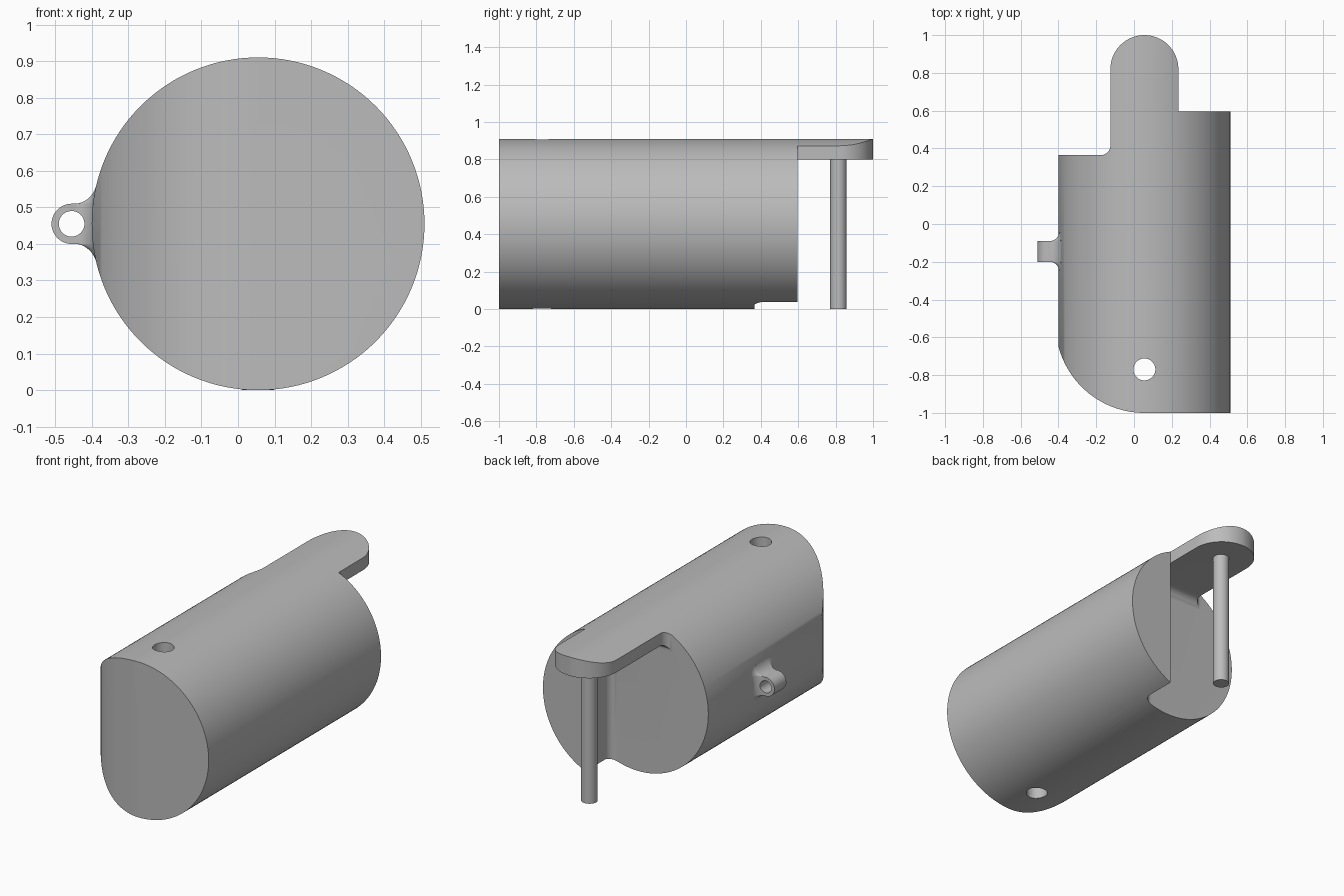
import bpy, bmesh
from math import sin, cos, pi, sqrt, radians
from mathutils import Matrix, Vector

old = bpy.data.objects.get("Cube")
if old:
    bpy.data.objects.remove(old, do_unlink=True)

grey = bpy.data.materials.new("plain grey")
grey.use_nodes = True
grey.diffuse_color = (0.5, 0.5, 0.5, 1)
grey.node_tree.nodes["Principled BSDF"].inputs["Base Color"].default_value = (0.5, 0.5, 0.5, 1)

CX, R = 0.055, 0.455        # barrel axis x, and its radius and axis height
STEP, WALL, FILLET = 0.365, 0.235, 0.05
LUG_Y, LUG_X = -0.145, -0.455


def finish(name, bm):
    bmesh.ops.recalc_face_normals(bm, faces=bm.faces)
    mesh = bpy.data.meshes.new(name)
    bm.to_mesh(mesh)
    bm.free()
    ob = bpy.data.objects.new(name, mesh)
    mesh.materials.append(grey)
    bpy.context.collection.objects.link(ob)
    return ob


def rod(name, r, p, q, sides=48):
    p, q = Vector(p), Vector(q)
    bm = bmesh.new()
    turn = (q - p).to_track_quat('Z', 'Y').to_matrix().to_4x4()
    bmesh.ops.create_cone(bm, cap_ends=True, segments=sides, radius1=r, radius2=r,
                          depth=(q - p).length, matrix=Matrix.Translation((p + q) / 2) @ turn)
    return finish(name, bm)


def prism(name, points, direction):
    bm = bmesh.new()
    face = bm.faces.new([bm.verts.new(p) for p in points])
    new = bmesh.ops.extrude_face_region(bm, geom=[face])["geom"]
    bmesh.ops.translate(bm, vec=direction, verts=[v for v in new if isinstance(v, bmesh.types.BMVert)])
    return finish(name, bm)


def arc(x, y, r, start, end, n=12):
    steps = [radians(start + (end - start) * i / n) for i in range(n + 1)]
    return [(x + r * cos(a), y + r * sin(a)) for a in steps]


def combine(ob, tool, operation):
    mod = ob.modifiers.new("cut", 'BOOLEAN')
    mod.operation, mod.solver, mod.object = operation, 'EXACT', tool
    bpy.context.view_layer.objects.active = ob
    bpy.ops.object.modifier_apply(modifier=mod.name)
    bpy.data.objects.remove(tool, do_unlink=True)


# Barrel trimmed to a plan outline with a rounded nose and a tongue
body = rod("barrel", R, (CX, -1.1, R), (CX, 1.1, R), 128)
outline = [(0.7, -1), (0.7, 0.595), (WALL, 0.595)]
outline += arc(CX, 0.82, 0.18, 0, 180, 32)
outline += arc(-0.125 - FILLET, STEP + FILLET, FILLET, 0, -90)
outline += [(-0.6, STEP), (-0.6, -0.53)]
outline += arc(CX, -0.53, 0.47, 180, 270, 40)
combine(body, prism("plan_cutter", [(x, y, -0.1) for x, y in outline], (0, 0, 1.2)), 'INTERSECT')

# Space below the tongue, with rounded inner corners
bm = bmesh.new()
bmesh.ops.create_cube(bm, size=1)
for v in bm.verts:
    v.co = (WALL if v.co.x > 0 else -0.8, 1.2 if v.co.y > 0 else STEP, 0.8 if v.co.z > 0 else -0.2)
rounded = []
for e in bm.edges:
    m = (e.verts[0].co + e.verts[1].co) / 2
    if m.y < STEP + 0.01 and (m.x > WALL - 0.01 or m.z > 0.79):
        rounded.append(e)
bmesh.ops.bevel(bm, geom=rounded, offset=FILLET, segments=10, profile=0.5, affect='EDGES')
combine(body, finish("space_cutter", bm), 'DIFFERENCE')

# Vertical hole near the front
combine(body, rod("hole_cutter", 0.058, (CX, -0.77, -0.2), (CX, -0.77, 1.2)), 'DIFFERENCE')

# Pin hanging from the tongue
pin = rod("pin", 0.044, (CX, 0.815, 0), (CX, 0.815, 0.82))

# Side lug: rounded eye plus a flared root that meets the barrel
profile = arc(LUG_X, R, 0.055, 90, 270, 24)
profile = profile + [(-0.37, R - 0.055), (-0.37, R + 0.055)]
lug = prism("side_lug", [(x, LUG_Y - 0.055, z) for x, z in profile], (0, 0.11, 0))

bm = bmesh.new()
rings = []
stages = [(FILLET * (1 - cos(a)), FILLET * (1 - sin(a)))
          for a in [0.1 + (pi / 2 - 0.1) * i / 10 for i in range(11)]]
for spread, gap in stages + [(FILLET, -0.02)]:
    ring = []
    for k, (sy, sz) in enumerate([(1, 1), (-1, 1), (-1, -1), (1, -1)]):
        for dy, dz in arc(0, 0, spread, 90 * k, 90 * k + 90, 8):
            y, z = 0.0548 * sy + dy, 0.0548 * sz + dz
            surface = CX - sqrt(R * R - z * z)
            ring.append(bm.verts.new((surface - gap, LUG_Y + y, R + z)))
    rings.append(ring)
for a, b in zip(rings, rings[1:]):
    for i in range(len(a)):
        j = (i + 1) % len(a)
        bm.faces.new((a[i], a[j], b[j], b[i]))
bm.faces.new(rings[0])
bm.faces.new(rings[-1])
bmesh.ops.triangulate(bm, faces=[f for f in bm.faces if len(f.verts) > 4])
combine(lug, finish("lug_root", bm), 'UNION')
combine(lug, rod("eye_cutter", 0.035, (LUG_X, -0.4, R), (LUG_X, 0.1, R)), 'DIFFERENCE')

# Smooth round surfaces, crisp edges
bpy.ops.object.select_all(action='DESELECT')
for ob in (body, pin, lug):
    ob.select_set(True)
bpy.context.view_layer.objects.active = body
bpy.ops.object.shade_smooth_by_angle(angle=radians(30))
